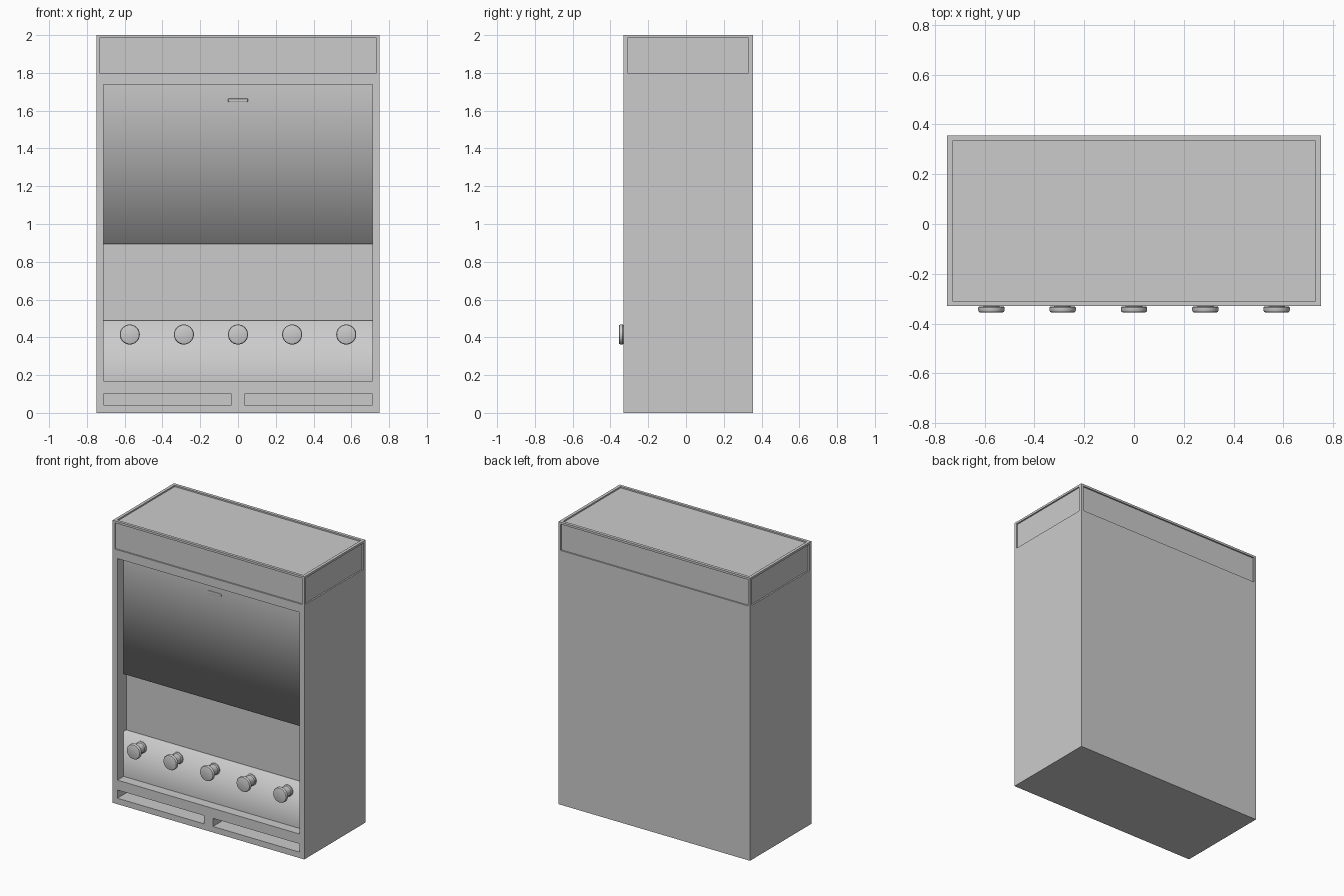
import bpy, bmesh
from math import cos, sin, tau

if "Cube" in bpy.data.objects:
    bpy.data.objects.remove(bpy.data.objects["Cube"])

FRONT, BACK = -0.33, 0.355
PANEL_Y, DEEP_Y = FRONT + 0.07, FRONT + 0.10
INSET = 0.01


def make_object(name, bm):
    mesh = bpy.data.meshes.new(name)
    bm.to_mesh(mesh)
    bm.free()
    obj = bpy.data.objects.new(name, mesh)
    bpy.context.collection.objects.link(obj)
    return obj


def box(name, x0, x1, y0, y1, z0, z1):
    bm = bmesh.new()
    bmesh.ops.create_cube(bm, size=1)
    for v in bm.verts:
        v.co = ((x0 + x1) / 2 + v.co.x * (x1 - x0),
                (y0 + y1) / 2 + v.co.y * (y1 - y0),
                (z0 + z1) / 2 + v.co.z * (z1 - z0))
    return make_object(name, bm)


def cut(target, *bounds):
    cutter = box("cutter", *bounds)
    cutter.hide_render = True
    mod = target.modifiers.new("cut", 'BOOLEAN')
    mod.operation, mod.solver, mod.object = 'DIFFERENCE', 'EXACT', cutter
    bpy.context.view_layer.objects.active = target
    bpy.ops.object.modifier_apply(modifier=mod.name)
    bpy.data.objects.remove(cutter)


def sheet(name, half_width, profile):
    """Extrude a (y, z) profile along x as a smooth sheet."""
    bm = bmesh.new()
    rows = [[bm.verts.new((x, y, z)) for x in (-half_width, half_width)] for y, z in profile]
    for a, b in zip(rows, rows[1:]):
        bm.faces.new((a[0], a[1], b[1], b[0])).smooth = True
    return make_object(name, bm)


def lathe(name, x, z, profile, n=32):
    """Revolve a (radius, y) profile around the y axis."""
    bm = bmesh.new()
    rings = [[bm.verts.new((x + r * cos(tau * i / n), y, z + r * sin(tau * i / n)))
              for i in range(n)] for r, y in profile]
    for a, b in zip(rings, rings[1:]):
        for i in range(n):
            j = (i + 1) % n
            bm.faces.new((a[i], a[j], b[j], b[i]))
    bm.faces.new(rings[-1])
    bm.faces.new(rings[0][::-1])
    bmesh.ops.recalc_face_normals(bm, faces=bm.faces)
    obj = make_object(name, bm)
    bpy.ops.object.select_all(action='DESELECT')
    obj.select_set(True)
    bpy.context.view_layer.objects.active = obj
    bpy.ops.object.shade_smooth_by_angle(angle=0.7)
    return obj


# Cabinet shell with the large front opening
cabinet = box("cabinet", -0.75, 0.75, FRONT, BACK, 0, 2)
cut(cabinet, -0.713, 0.713, FRONT - 0.1, DEEP_Y, 0.17, 1.738)

# Header insets on front, back and both sides, plus the top
cut(cabinet, -0.734, 0.734, FRONT - 0.1, FRONT + INSET, 1.80, 1.985)
cut(cabinet, -0.734, 0.734, BACK - INSET, BACK + 0.1, 1.80, 1.985)
for s in (-1, 1):
    xs = sorted((s * (0.75 - INSET), s * 0.85))
    cut(cabinet, *xs, FRONT + 0.02, BACK - 0.024, 1.80, 1.985)
cut(cabinet, -0.729, 0.729, FRONT + 0.02, BACK - 0.022, 2 - INSET, 2.1)

# Two low slots at the base
for s in (-1, 1):
    xs = sorted((s * 0.035, s * 0.713))
    cut(cabinet, *xs, FRONT - 0.1, FRONT + 0.15, 0.042, 0.10)

# Upper display panel and lower control panel
sheet("display_panel", 0.713, [(DEEP_Y, 0.895), (PANEL_Y, 0.895), (PANEL_Y, 1.738)])
sheet("control_panel", 0.713, [(PANEL_Y, 0.17), (PANEL_Y, 0.488), (DEEP_Y, 0.488)])

# Small rounded bar near the top of the display
bar = box("display_bar", -0.052, 0.052, PANEL_Y - 0.006, PANEL_Y + 0.01, 1.646, 1.664)
bevel = bar.modifiers.new("round", 'BEVEL')
bevel.width, bevel.segments = 0.004, 2

# Row of mushroom knobs
KNOB = [(0.040, PANEL_Y + 0.005), (0.040, PANEL_Y - 0.008), (0.034, PANEL_Y - 0.014),
        (0.031, PANEL_Y - 0.05), (0.034, FRONT - 0.001), (0.049, FRONT - 0.001),
        (0.053, FRONT - 0.005), (0.053, FRONT - 0.017), (0.050, FRONT - 0.023),
        (0.045, FRONT - 0.025)]
for i in range(5):
    lathe(f"knob_{i + 1}", (i - 2) * 0.2865, 0.415, KNOB)
